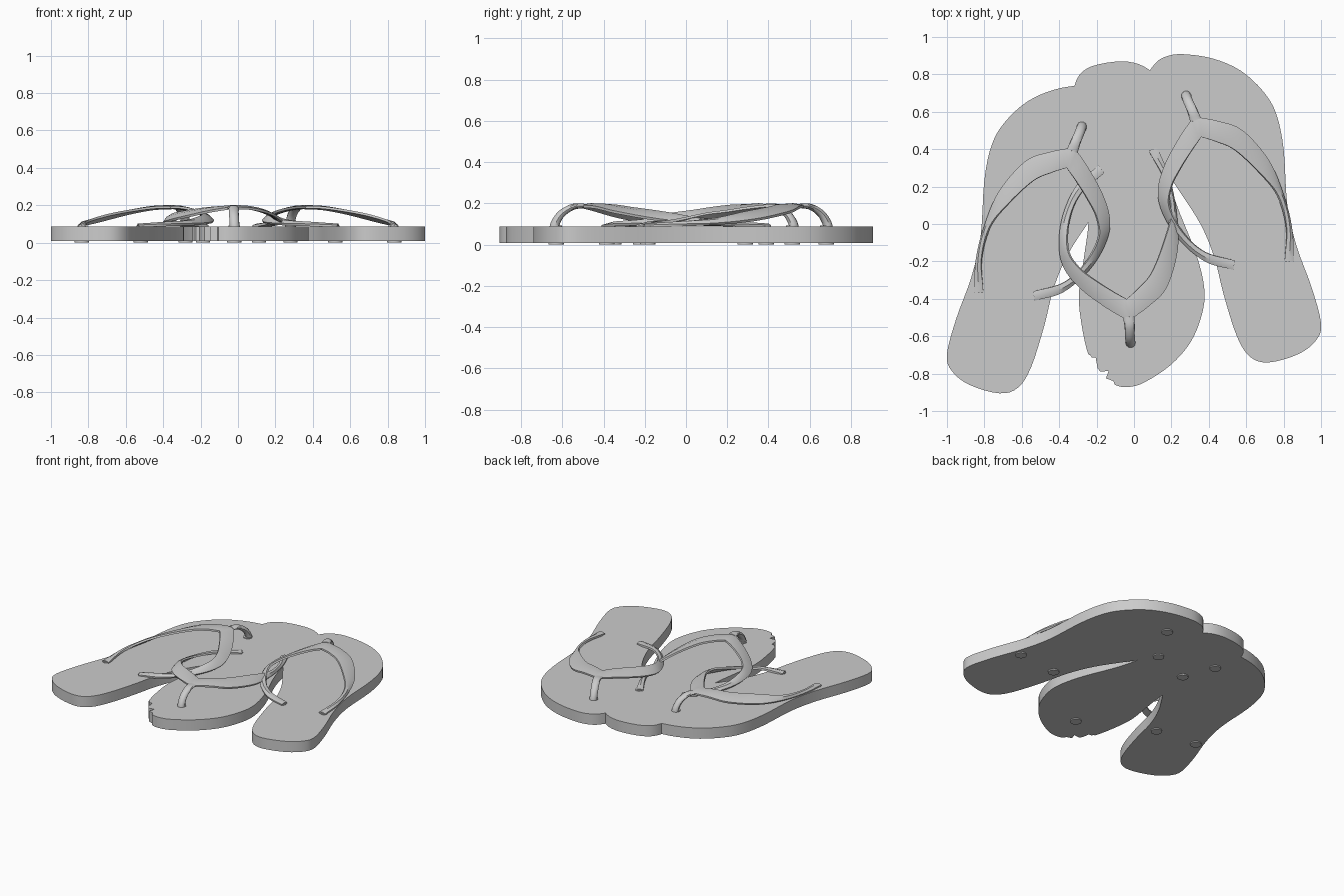
import bpy, bmesh, math
from mathutils import Vector

if "Cube" in bpy.data.objects:
    bpy.data.objects.remove(bpy.data.objects["Cube"])

Z0, Z1 = 0.008, 0.087

# One sandal, drawn in place as the right-hand one
SOLE = [(1.0, -.53), (.975, -.62), (.88, -.695), (.72, -.74), (.62, -.71), (.55, -.6),
        (.48, -.38), (.43, -.18), (.355, 0), (.24, .18), (.138, .337), (.08, .5),
        (.048, .65), (.055, .76), (.11, .855), (.17, .895), (.26, .908), (.42, .885),
        (.57, .82), (.69, .71), (.76, .59), (.80, .4), (.82, .1), (.87, -.12), (.95, -.34)]
# Strap rows: outer edge xyz, inner edge xyz
APEX = (.32, .575, .188, .36, .465, .19)
OUTER = [APEX, (.45, .55, .182, .44, .44, .19), (.58, .5, .158, .54, .395, .178),
         (.72, .34, .122, .67, .275, .155), (.80, .15, .102, .77, .15, .128),
         (.845, -.03, .096, .815, -.02, .108), (.855, -.2, .09, .805, -.2, .09)]
INNER = [APEX, (.245, .465, .17, .31, .395, .19), (.165, .315, .14, .25, .3, .18),
         (.13, .18, .118, .2, .2, .165), (.155, .06, .106, .19, .09, .15),
         (.24, -.08, .1, .265, -.05, .12), (.38, -.2, .096, .38, -.15, .106),
         (.53, -.245, .09, .54, -.195, .09)]
ANCHORS = [(.28, .68), (.835, -.185), (.52, -.22)]


def right(x, y, z):
    return Vector((x, y, z))


def left(x, y, z):
    return Vector((-x, y - .165, z))


def centre(x, y, z):
    a = math.radians(-154.7)
    dx, dy = .28 - x, y - .68
    return Vector((-.02 + dx * math.cos(a) - dy * math.sin(a),
                   -.63 + dx * math.sin(a) + dy * math.cos(a), z))


def smooth(pts, n, closed=False):
    """Catmull-Rom through points of any dimension."""
    p = [Vector(q) for q in pts]
    m, out = len(p), []
    for i in range(m if closed else m - 1):
        b, c = p[i], p[(i + 1) % m]
        a = p[i - 1] if closed or i > 0 else b * 2 - c
        d = p[(i + 2) % m] if closed or i + 2 < m else c * 2 - b
        for k in range(n):
            t = k / n
            out.append((b * 2 + (c - a) * t + (a * 2 - b * 5 + c * 4 - d) * t * t
                        + (b * 3 - a - c * 3 + d) * t ** 3) * .5)
    return out if closed else out + [p[-1]]


def finish(name, bm, angle=35):
    bmesh.ops.recalc_face_normals(bm, faces=bm.faces)
    me = bpy.data.meshes.new(name)
    bm.to_mesh(me)
    bm.free()
    ob = bpy.data.objects.new(name, me)
    bpy.context.collection.objects.link(ob)
    me.shade_smooth()
    me.set_sharp_from_angle(angle=math.radians(angle))
    return ob


def prism(name, pts, lo, hi):
    bm = bmesh.new()
    a = [bm.verts.new((p[0], p[1], lo)) for p in pts]
    b = [bm.verts.new((p[0], p[1], hi)) for p in pts]
    bm.faces.new(a)
    bm.faces.new(b)
    for i in range(len(a)):
        j = (i + 1) % len(a)
        bm.faces.new((a[i], a[j], b[j], b[i]))
    return finish(name, bm)


def loft(name, rings):
    bm = bmesh.new()
    vs = [[bm.verts.new(p) for p in r] for r in rings]
    n = len(vs[0])
    for r, s in zip(vs, vs[1:]):
        for i in range(n):
            bm.faces.new((r[i], r[(i + 1) % n], s[(i + 1) % n], s[i]))
    bm.faces.new(vs[0])
    bm.faces.new(vs[-1])
    return finish(name, bm)


def strap(name, f):
    # flat band, swept from one anchor over the toe point to the other
    rows = smooth(OUTER, 6)[::-1] + smooth(INNER, 6)[1:]
    mids = [Vector((r[0] + r[3], r[1] + r[4], r[2] + r[5])) / 2 for r in rows]
    rings = []
    for i, r in enumerate(rows):
        o, q = Vector(r[:3]), Vector(r[3:])
        t = mids[min(i + 1, len(mids) - 1)] - mids[max(i - 1, 0)]
        n = t.cross(q - o).normalized()
        if n.z < 0:
            n = -n
        h = n * .008
        m = mids[i] + n * .004
        rings.append([f(*v) for v in (o - h, o + h * .6, m + h, q + h * .6, q - h)])
    loft(name, rings)


def toe_post(name, f):
    path = smooth([(.278, .69, .05), (.279, .685, .1), (.29, .655, .15),
                   (.312, .605, .183), (.33, .555, .188)], 5)
    rings = []
    for i, c in enumerate(path):
        t = (path[min(i + 1, len(path) - 1)] - path[max(i - 1, 0)]).normalized()
        u = Vector((.94, .35, 0))
        v = t.cross(u).normalized()
        k = i / (len(path) - 1)
        ra, rb = .026 + .01 * max(0, k - .6), .026 - .015 * k
        rings.append([f(*(c + u * ra * math.cos(a) + v * rb * math.sin(a)))
                      for a in (j * math.tau / 12 for j in range(12))])
    loft(name, rings)


def disc(name, f, c, r, lo, hi):
    prism(name, [f(c[0] + r * math.cos(a), c[1] + r * math.sin(a), 0)
                 for a in (j * math.tau / 20 for j in range(20))], lo, hi)


# Three sandals: straps, posts and plugs
soles = []
outline = smooth(SOLE, 4, True)
for tag, f in (("right", right), ("left", left), ("centre", centre)):
    soles.append(prism("sole_" + tag, [f(p[0], p[1], 0) for p in outline], Z0, Z1))
    strap("strap_" + tag, f)
    toe_post("toe_post_" + tag, f)
    for i, c in enumerate(ANCHORS):
        disc(f"bottom_plug_{tag}_{i}", f, c, .038, 0, Z0 + .004)
        disc(f"strap_anchor_{tag}_{i}", f, c, .03 if i == 0 else .024, Z1 - .01, Z1 + .006)

# Fuse the soles into one slab and cut the ragged notch at the front
notch = prism("notch_cutter", [(-.26, -.695), (-.235, -.70), (-.225, -.715), (-.205, -.715),
                               (-.195, -.77), (-.18, -.79), (-.135, -.785), (-.15, -.825),
                               (-.11, -.84), (-.095, -.88), (-.2, -.95), (-.35, -.85)], -.1, .2)
slab = soles[0]
slab.name = "joined_soles"
for part, op in ((soles[1], 'UNION'), (soles[2], 'UNION'), (notch, 'DIFFERENCE')):
    part.hide_render = True
    m = slab.modifiers.new("join", 'BOOLEAN')
    m.operation, m.solver, m.object = op, 'EXACT', part
bpy.context.view_layer.update()
joined = bpy.data.meshes.new_from_object(slab.evaluated_get(bpy.context.evaluated_depsgraph_get()))
slab.modifiers.clear()
slab.data = joined
joined.shade_smooth()
joined.set_sharp_from_angle(angle=math.radians(35))
for part in soles[1:] + [notch]:
    bpy.data.objects.remove(part)
